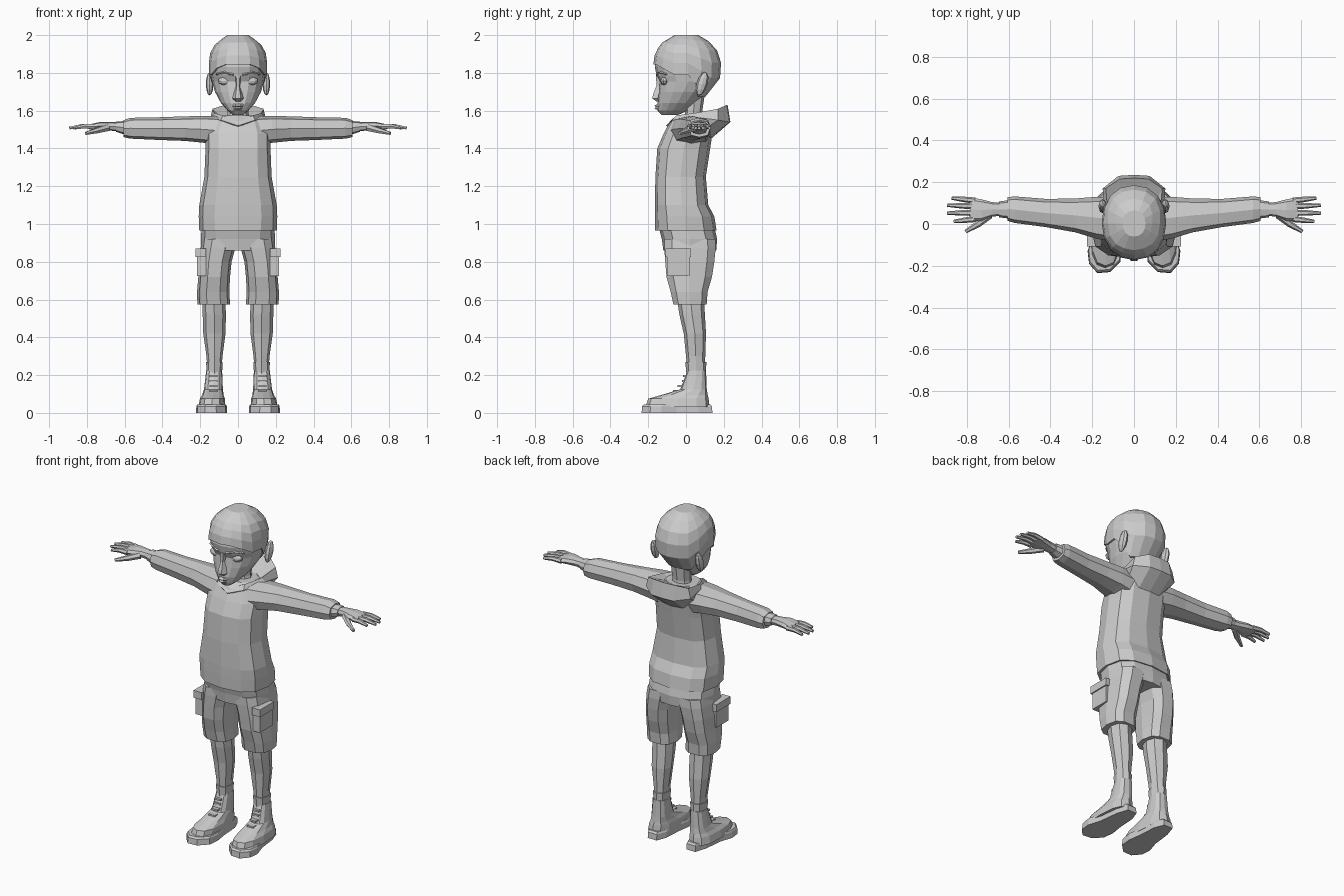
import bpy, bmesh, math
from mathutils import Vector

cloth = bpy.data.materials.new("plain_grey")
cloth.diffuse_color = (0.6, 0.6, 0.6, 1)


def finish(name, bm, mirror=False):
    bmesh.ops.recalc_face_normals(bm, faces=bm.faces)
    me = bpy.data.meshes.new(name)
    bm.to_mesh(me)
    bm.free()
    me.materials.append(cloth)
    ob = bpy.data.objects.new(name, me)
    bpy.context.collection.objects.link(ob)
    if mirror:
        m = ob.modifiers.new("mirror", "MIRROR")
        m.use_axis[0] = True
        m.merge_threshold = 0.0005
    return ob


def ring(level, a0, a1, b0, b1, n=12, power=0.75, axis="z"):
    """Rounded box section filling a0..a1 by b0..b1 at one level of an axis."""
    pts = []
    for i in range(n):
        t = 2 * math.pi * i / n
        c, s = math.cos(t), math.sin(t)
        u = (a0 + a1) / 2 + (a1 - a0) / 2 * math.copysign(abs(c) ** power, c)
        v = (b0 + b1) / 2 + (b1 - b0) / 2 * math.copysign(abs(s) ** power, s)
        pts.append((u, v, level) if axis == "z" else (level, u, v))
    return pts


def loft(name, rings, mirror=False, caps=True, closed=True):
    bm = bmesh.new()
    vs = [[bm.verts.new(p) for p in r] for r in rings]
    n = len(vs[0])
    for a, b in zip(vs, vs[1:]):
        for i in range(n if closed else n - 1):
            j = (i + 1) % n
            bm.faces.new((a[i], a[j], b[j], b[i]))
    if caps:
        bm.faces.new(vs[0])
        bm.faces.new(vs[-1])
    return finish(name, bm, mirror)


def sections(name, rows, mirror=False, **kw):
    return loft(name, [ring(*r, **kw) for r in rows], mirror)


def tube(name, path, radii, n=6, flat=1.0):
    path = [Vector(p) for p in path]
    d = (path[-1] - path[0]).normalized()
    side = d.cross(Vector((0, 0, 1))).normalized()
    up = side.cross(d)
    rings = [[p + r * (side * math.cos(k * math.tau / n) + up * flat * math.sin(k * math.tau / n))
              for k in range(n)] for p, r in zip(path, radii)]
    return loft(name, rings, True)


def box(name, x0, x1, y0, y1, z0, z1, mirror=True):
    return loft(name, [[(x0, y0, z), (x1, y0, z), (x1, y1, z), (x0, y1, z)] for z in (z0, z1)], mirror)


def blob(name, centre, size, tilt=0.0, seg=10, rows=6):
    bm = bmesh.new()
    bmesh.ops.create_uvsphere(bm, u_segments=seg, v_segments=rows, radius=1)
    for v in bm.verts:
        x, y, z = (v.co[k] * size[k] for k in range(3))
        v.co = Vector(centre) + Vector((x, y + z * tilt, z))
    return finish(name, bm, True)


# Sweater body with hem band and sloping shoulders
sections("sweater_body", [
    (0.965, -0.205, 0.205, -0.163, 0.162), (1.04, -0.208, 0.208, -0.165, 0.15),
    (1.10, -0.205, 0.205, -0.165, 0.118), (1.25, -0.178, 0.178, -0.162, 0.105),
    (1.40, -0.172, 0.172, -0.152, 0.128), (1.48, -0.172, 0.172, -0.118, 0.14),
    (1.545, -0.15, 0.15, -0.085, 0.135), (1.575, -0.09, 0.09, -0.05, 0.11)])

# Sleeves and narrower cuffs
sections("sleeve", [
    (0.10, -0.085, 0.13, 1.415, 1.572), (0.18, -0.07, 0.13, 1.43, 1.572),
    (0.28, -0.04, 0.122, 1.44, 1.57), (0.42, -0.015, 0.12, 1.445, 1.565),
    (0.57, 0.005, 0.132, 1.452, 1.562), (0.605, 0.015, 0.128, 1.46, 1.55)],
    True, n=8, axis="x")
sections("cuff", [(0.59, 0.025, 0.115, 1.47, 1.546), (0.645, 0.032, 0.108, 1.488, 1.542)],
         True, n=8, axis="x")

# Hood folded behind the neck: half of a sweep from back centre to throat
loft("hood", [
    [(0, 0.12, 1.44), (0, 0.235, 1.54), (0, 0.22, 1.63), (0, 0.08, 1.56)],
    [(0.07, 0.12, 1.45), (0.075, 0.23, 1.54), (0.07, 0.215, 1.63), (0.05, 0.075, 1.56)],
    [(0.13, 0.11, 1.51), (0.15, 0.17, 1.55), (0.135, 0.17, 1.61), (0.08, 0.06, 1.56)],
    [(0.13, 0.03, 1.54), (0.142, 0.06, 1.565), (0.125, 0.05, 1.588), (0.085, 0.03, 1.56)],
    [(0.09, -0.06, 1.53), (0.09, -0.075, 1.55), (0.08, -0.05, 1.575), (0.06, -0.03, 1.56)],
    [(0, -0.09, 1.51), (0, -0.105, 1.52), (0, -0.085, 1.54), (0, -0.04, 1.54)]],
    True, caps=False)

# Hands: palm, four fingers and thumb
sections("palm", [
    (0.63, 0.04, 0.10, 1.49, 1.538), (0.68, 0.035, 0.105, 1.495, 1.54),
    (0.73, 0.015, 0.118, 1.498, 1.54), (0.785, 0.012, 0.128, 1.50, 1.528)],
    True, n=8, axis="x")
for name, y0, tip_x, tip_y in (("index_finger", 0.024, 0.862, 0.012), ("middle_finger", 0.054, 0.893, 0.052),
                               ("ring_finger", 0.084, 0.893, 0.09), ("little_finger", 0.112, 0.872, 0.124)):
    tube(name, [(0.76, y0, 1.515), ((0.76 + tip_x) / 2, (y0 + tip_y) / 2, 1.518), (tip_x, tip_y, 1.508)],
         (0.015, 0.013, 0.008))
tube("thumb", [(0.69, 0.045, 1.51), (0.745, 0.0, 1.495), (0.805, -0.036, 1.48)], (0.02, 0.016, 0.009))

# Head: half width, front and back at each height
HEAD = [(1.578, 0.028, -0.13, -0.04), (1.60, 0.055, -0.15, 0.01), (1.64, 0.09, -0.15, 0.06),
        (1.70, 0.122, -0.145, 0.118), (1.755, 0.138, -0.14, 0.165), (1.785, 0.143, -0.155, 0.176),
        (1.83, 0.147, -0.165, 0.18), (1.90, 0.137, -0.155, 0.163), (1.95, 0.108, -0.122, 0.125),
        (1.99, 0.045, -0.05, 0.055)]


def profile(z):
    for a, b in zip(HEAD, HEAD[1:]):
        if z <= b[0]:
            t = max(0, (z - a[0]) / (b[0] - a[0]))
            return [p + (q - p) * t for p, q in zip(a[1:], b[1:])]
    return HEAD[-1][1:]


loft("head", [ring(z, -w, w, f, b, 16, 0.92) for z, w, f, b in HEAD])

# Hair shell whose lower edge drops from fringe to nape
N = 16


def hair_ring(t, grow):
    out = []
    for i in range(N):
        s = math.sin(2 * math.pi * i / N)
        low = 1.845 if s < -0.8 else 1.825 if s < -0.5 else 1.79 if s < 0.3 else 1.73 if s < 0.5 else 1.675
        z = low + (1.99 - low) * t
        w, f, b = profile(z)
        p = ring(z, -w - grow, w + grow, f - grow, b + grow, N, 0.92)[i]
        out.append((p[0], p[1], z + max(0, grow) * t))
    return out


loft("hair", [hair_ring(0, -0.01)] + [hair_ring(t, 0.01) for t in (0, 0.3, 0.55, 0.75, 0.9, 1)])

# Neck
sections("neck", [(1.53, -0.065, 0.065, -0.02, 0.09), (1.59, -0.055, 0.055, -0.005, 0.085),
                  (1.69, -0.06, 0.06, -0.01, 0.10)], n=8, power=0.9)

# Face details
blob("eye", (0.07, -0.113, 1.757), (0.038, 0.022, 0.022))
tube("eyebrow", [(0.025, -0.154, 1.79), (0.07, -0.138, 1.803), (0.115, -0.103, 1.793)], (0.007, 0.009, 0.005), 4)
loft("nose", [[(-w, y + 0.03, z), (-w * 0.5, y, z), (w * 0.5, y, z), (w, y + 0.03, z)]
              for z, w, y in ((1.648, 0.02, -0.155), (1.664, 0.03, -0.178), (1.685, 0.024, -0.175),
                              (1.73, 0.013, -0.157), (1.785, 0.02, -0.158))])
for name, z, w in (("upper_lip", 1.626, 0.036), ("lower_lip", 1.612, 0.03)):
    loft(name, [[(-w, -0.135, zz), (-w * 0.4, y, zz), (w * 0.4, y, zz), (w, -0.135, zz)]
                for zz, y in ((z - 0.007, -0.158), (z, -0.168), (z + 0.008, -0.156))])
blob("ear", (0.15, 0.085, 1.742), (0.02, 0.03, 0.062), 0.25, 8, 6)

# Shorts: seat, legs and cargo pockets with flaps
sections("shorts_seat", [(0.86, -0.195, 0.195, -0.12, 0.16), (0.92, -0.197, 0.197, -0.128, 0.165),
                         (0.985, -0.192, 0.192, -0.145, 0.15)])
sections("shorts_leg", [
    (0.575, 0.042, 0.215, -0.07, 0.113), (0.64, 0.046, 0.217, -0.085, 0.118),
    (0.72, 0.042, 0.21, -0.108, 0.142), (0.80, 0.034, 0.205, -0.115, 0.155),
    (0.87, 0.015, 0.198, -0.12, 0.162), (0.92, 0.005, 0.19, -0.12, 0.16)], True, n=10)
box("cargo_pocket", 0.17, 0.217, -0.10, 0.02, 0.725, 0.84)
box("pocket_flap", 0.17, 0.224, -0.108, 0.027, 0.825, 0.87)

# Lower legs and socks
sections("lower_leg", [
    (0.20, 0.09, 0.16, 0.01, 0.10), (0.30, 0.082, 0.167, 0.0, 0.102), (0.42, 0.066, 0.184, -0.012, 0.106),
    (0.52, 0.064, 0.187, -0.035, 0.10), (0.62, 0.068, 0.188, -0.05, 0.095)], True, n=8, power=0.9)
sections("sock", [(0.20, 0.085, 0.165, 0.003, 0.105), (0.27, 0.081, 0.169, -0.004, 0.108)],
         True, n=8, power=0.9)

# Boots: shaped sole, upper and laces
SOLE = [(0.10, 0.14), (0.16, 0.14), (0.183, 0.07), (0.197, -0.05), (0.222, -0.13), (0.215, -0.19),
        (0.175, -0.235), (0.115, -0.23), (0.065, -0.18), (0.058, -0.11), (0.07, -0.03), (0.077, 0.08)]
loft("boot_sole", [[(0.138 + (x - 0.138) * s, -0.045 + (y + 0.045) * s, z) for x, y in SOLE]
                   for z, s in ((0, 1), (0.035, 0.985), (0.045, 0.93))], True)
sections("boot_upper", [
    (0.03, 0.068, 0.21, -0.215, 0.125), (0.075, 0.07, 0.202, -0.20, 0.12), (0.095, 0.076, 0.19, -0.13, 0.115),
    (0.125, 0.08, 0.18, -0.03, 0.11), (0.225, 0.084, 0.168, 0.008, 0.106)], True, n=12)
for k in range(4):
    z, y = 0.112 + 0.026 * k, -0.062 + 0.02 * min(k, 2) + 0.004 * k
    box("boot_lace_%d" % (k + 1), 0.108, 0.15, y - 0.006, y + 0.03, z, z + 0.01)
